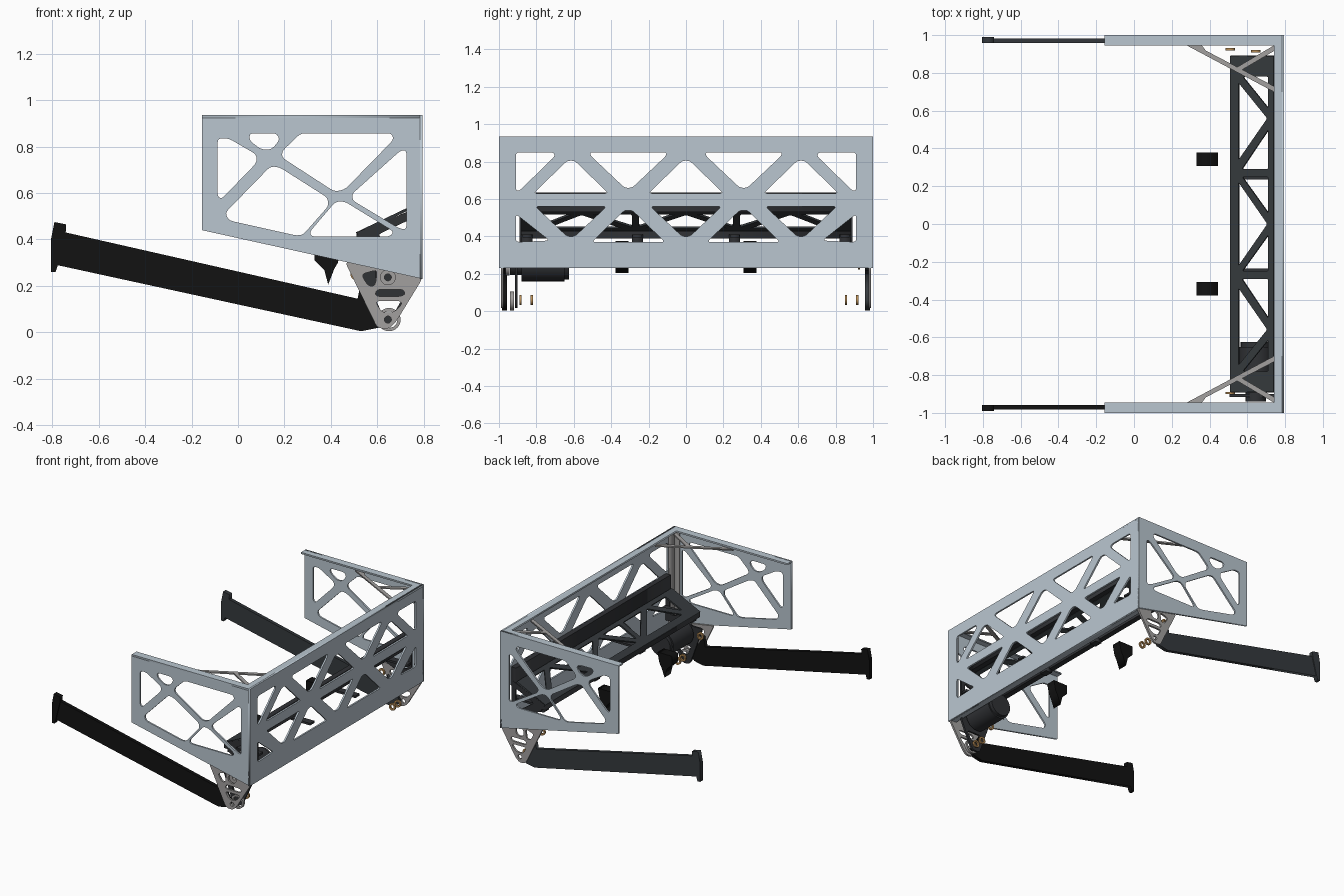
import bpy, math
from mathutils import Vector, Matrix

if "Cube" in bpy.data.objects:
    bpy.data.objects.remove(bpy.data.objects["Cube"])

def mat(name, c):
    m = bpy.data.materials.new(name)
    m.diffuse_color = (*c, 1)
    m.use_nodes = True
    m.node_tree.nodes["Principled BSDF"].inputs["Base Color"].default_value = m.diffuse_color
    return m

PANEL = mat("pale_blue_metal", (.49, .565, .63))
STEEL = mat("grey_metal", (.36, .35, .345))
BLACK = mat("black", (.006, .006, .006))
SLATE = mat("slate", (.036, .042, .047))
DARK = mat("dark_grey", (.03, .032, .036))
BRONZE = mat("bronze", (.5, .28, .1))

def frame(u, v, o=(0, 0, 0)):
    u, v = Vector(u), Vector(v)
    m = Matrix((u, v, u.cross(v))).transposed().to_4x4()
    return Matrix.Translation(o) @ m

def side(y): return frame((1, 0, 0), (0, 0, 1), (0, y, 0))
def face(x): return frame((0, 1, 0), (0, 0, 1), (x, 0, 0))
def flat(z): return frame((1, 0, 0), (0, 1, 0), (0, 0, z))

def fillet(pts, r):
    if r <= 0:
        return [Vector(p) for p in pts]
    pts, out = [Vector(p) for p in pts], []
    for i, p in enumerate(pts):
        ends = []
        for q in (pts[i - 1], pts[(i + 1) % len(pts)]):
            d = q - p
            ends.append(p + d.normalized() * min(r, d.length * .4))
        for t in (0, .33, .67, 1):
            out.append(ends[0] * (1 - t) ** 2 + p * 2 * t * (1 - t) + ends[1] * t * t)
    return out

def inset(pts, w):
    pts = [Vector(p) for p in pts]
    c, n, lines = sum(pts, Vector((0, 0))) / len(pts), len(pts), []
    for i in range(n):
        d = (pts[(i + 1) % n] - pts[i]).normalized()
        nrm = Vector((-d.y, d.x))
        if nrm.dot(c - pts[i]) < 0:
            nrm = -nrm
        lines.append((pts[i] + nrm * w, d))
    out = []
    for i in range(n):
        (p, d), (q, e) = lines[i - 1], lines[i]
        t = (q - p).cross(e) / d.cross(e)
        out.append(p + d * t)
    return out

def circle(x, y, r, n=24):
    return [(x + r * math.cos(a * math.tau / n), y + r * math.sin(a * math.tau / n)) for a in range(n)]

# Sheet part: filled outline with rounded holes, centred on the given plane
def plate(name, outline, t, m, material, holes=(), r=0, hr=.02):
    cu = bpy.data.curves.new(name, 'CURVE')
    cu.dimensions, cu.fill_mode, cu.extrude = '2D', 'BOTH', t / 2
    for pts in [fillet(outline, r)] + [fillet(h, hr if len(h) < 20 else 0) for h in holes]:
        s = cu.splines.new('POLY')
        s.points.add(len(pts) - 1)
        for sp, p in zip(s.points, pts):
            sp.co = (p[0], p[1], 0, 1)
        s.use_cyclic_u = True
    tmp = bpy.data.objects.new(name + "_tmp", cu)
    bpy.context.collection.objects.link(tmp)
    dg = bpy.context.evaluated_depsgraph_get()
    me = bpy.data.meshes.new_from_object(tmp.evaluated_get(dg))
    bpy.data.objects.remove(tmp)
    me.name = name
    me.materials.clear()
    me.materials.append(material)
    ob = bpy.data.objects.new(name, me)
    ob.matrix_world = m
    bpy.context.collection.objects.link(ob)
    return ob

def box(name, x, y, z, material):
    return plate(name, [(x[0], y[0]), (x[1], y[0]), (x[1], y[1]), (x[0], y[1])],
                 z[1] - z[0], flat((z[0] + z[1]) / 2), material)

def disc(name, x, y, z, r, t, material, hole=0):
    ob = plate(name, circle(x, z, r, 32), t, side(y), material, [circle(x, z, hole)] if hole else [])
    bpy.context.view_layer.objects.active = ob
    bpy.ops.object.select_all(action='DESELECT')
    ob.select_set(True)
    bpy.ops.object.shade_smooth_by_angle()

# Side panels
side_outline = [(-.155, .44), (.795, .23), (.795, .935), (-.155, .935)]
side_holes = [
    [(-.088, .835), (-.04, .835), (.08, .765), (.08, .73), (-.07, .575), (-.088, .585)],
    [(.05, .857), (.165, .857), (.18, .83), (.145, .787), (.1, .787), (.05, .825)],
    [(.27, .857), (.66, .857), (.67, .83), (.46, .615), (.415, .606), (.19, .752), (.19, .78)],
    [(.14, .715), (.18, .71), (.385, .58), (.39, .545), (.28, .42), (.25, .417), (-.04, .482), (-.055, .515)],
    [(.70, .783), (.725, .783), (.725, .443), (.695, .447), (.495, .567), (.49, .595)],
    [(.42, .563), (.46, .563), (.67, .434), (.655, .413), (.315, .413), (.31, .434)]]
# Front panel: rows of alternating triangles
front_holes = []
for c in (-.615, 0, .615):
    front_holes.append([(c - .2, .63), (c + .2, .63), (c + .02, .805), (c - .02, .805)])
    front_holes.append([(c - .19, .56), (c + .19, .56), (c + .02, .40), (c - .02, .40)])
for c in (-.308, .308):
    front_holes.append([(c - .205, .85), (c + .205, .85), (c + .2, .83), (c + .02, .66), (c - .02, .66), (c - .2, .83)])
    front_holes.append([(c - .195, .37), (c + .195, .37), (c + .02, .54), (c - .02, .54)])
for s in (-1, 1):
    front_holes.append([(s * .91, .85), (s * .71, .85), (s * .7, .83), (s * .89, .645), (s * .91, .645)])
    front_holes.append([(s * .91, .52), (s * .73, .378), (s * .91, .37)])
plate("front_panel", [(-1, .23), (1, .23), (1, .935), (-1, .935)], .012, face(.789), PANEL, front_holes)
plate("top_flange", [(-.155, -1), (.795, -1), (.795, 1), (-.155, 1), (-.155, .945), (.74, .945),
                     (.74, -.945), (-.155, -.945)], .012, flat(.929), PANEL)
box("bottom_flange", (.745, .79), (-.98, .98), (.23, .242), PANEL)

# Tilted truss shelf behind the front panel
L, lo, hi = .255, .03, .245
ln, rn = (.8, .28, -.28, -.8), (.56, 0, -.56)
tri = [[(ln[i], lo), (rn[i], hi), (ln[i + 1], lo)] for i in range(3)]
for s in (-1, 1):
    tri += [[(s * .8, hi), (s * .8, lo), (s * .56, hi)],
            [(s * .56, hi), (s * .27, lo), (s * .27, hi)],
            [(s * .27, hi), (s * .27, lo), (0, hi)]]
a = math.atan2(.11, .23)
shelf = frame((0, 1, 0), (math.cos(a), 0, math.sin(a)), (.51, 0, .425))
plate("truss_shelf", [(-.89, 0), (.89, 0), (.89, L), (-.89, L)], .012, shelf, SLATE,
      [inset(t, .02) for t in tri], hr=.01)
box("shelf_lip", (.51, .55), (-.89, .89), (.39, .43), DARK)
box("mid_rail", (.745, .783), (-.89, .89), (.53, .635), DARK)
for y in (-.85, -.26, .26, .85):
    box("shelf_tab", (.53, .58), (y - .03, y + .03), (.365, .41), DARK)
    box("shelf_crossbar", (.53, .78), (y - .025, y + .025), (.395, .41), DARK)

# Parts repeated on both sides
for s in (-1, 1):
    plate("side_panel", side_outline, .012, side(s * .994), PANEL, side_holes)
    plate("corner_gusset_long", [(.28, s * .945), (.36, s * .945), (.38, s * .918), (.74, s * .73), (.74, s * .70)],
          .01, flat(.917), STEEL)
    plate("corner_gusset_short", [(.545, s * .83), (.57, s * .815), (.74, s * .915), (.74, s * .945)],
          .01, flat(.917), STEEL)
    box("corner_angle_a", (.735, .783), (s * .978 - .005, s * .978 + .005), (.26, .92), STEEL)
    box("corner_angle_b", (.773, .783), (s * .95 - .033, s * .95 + .033), (.26, .92), STEEL)
    plate("shelf_end_plate", [(.51, .43), (.78, .54), (.78, .3), (.7, .3), (.55, .37)], .012, side(s * .885), DARK,
          [[(.6, .42), (.75, .49), (.75, .35), (.7, .35)]])
    # Pivot bracket with lightening holes
    plate("pivot_bracket", [(.46, .305), (.79, .25), (.79, .225), (.68, .045), (.65, .015), (.6, .018), (.56, .1)],
          .014, side(s * .983), STEEL,
          [[(.53, .25), (.6, .27), (.59, .2), (.56, .2)], circle(.645, .237, .032),
           [(.59, .165), (.6, .185), (.71, .185), (.72, .165), (.70, .155), (.6, .155)],
           [(.59, .135), (.70, .135), (.705, .12), (.67, .085), (.62, .085)], circle(.645, .055, .015)], r=.02)
    # Long arm with end cap
    arm = BLACK if s < 0 else SLATE
    plate("arm", [(-.78, .29), (.53, .005), (.605, .02), (.63, .06), (.53, .22), (.515, .145), (-.75, .432)],
          .026, side(s * .97), arm)
    plate("arm_end_cap", [(-.805, .26), (-.785, .26), (-.775, .29), (-.742, .42), (-.74, .465), (-.79, .475), (-.805, .4)],
          .032, side(s * .973), arm)
    # Hanging hook
    plate("hook", [(.33, .31), (.33, .375), (.445, .375), (.43, .3), (.415, .275), (.388, .205), (.372, .268)],
          .07, side(s * .343), BLACK)
    # Bronze bushings
    for x, y, z in ((.645, .915, .06), (.645, .855, .06), (.51, .925, .25)):
        disc("bushing", x, s * y if s > 0 else -(y - .03), z, .026, .012, BRONZE, .014)

# Drive motor, gears and inner plate on one side
disc("motor_body", .645, -.765, .25, .09, .23, DARK)
disc("motor_cap", .645, -.64, .25, .08, .03, DARK)
disc("motor_nose", .645, -.91, .25, .055, .06, DARK)
disc("drive_gear", .645, -.955, .237, .045, .02, STEEL, .015)
disc("pulley_ring", .65, -.93, .055, .05, .02, STEEL, .036)
plate("inner_plate", [(.5, .3), (.76, .3), (.76, .22), (.68, .045), (.65, .015), (.6, .02)], .014, side(-.908), DARK,
      [[(.59, .15), (.71, .15), (.67, .08), (.62, .08)]], r=.02)
